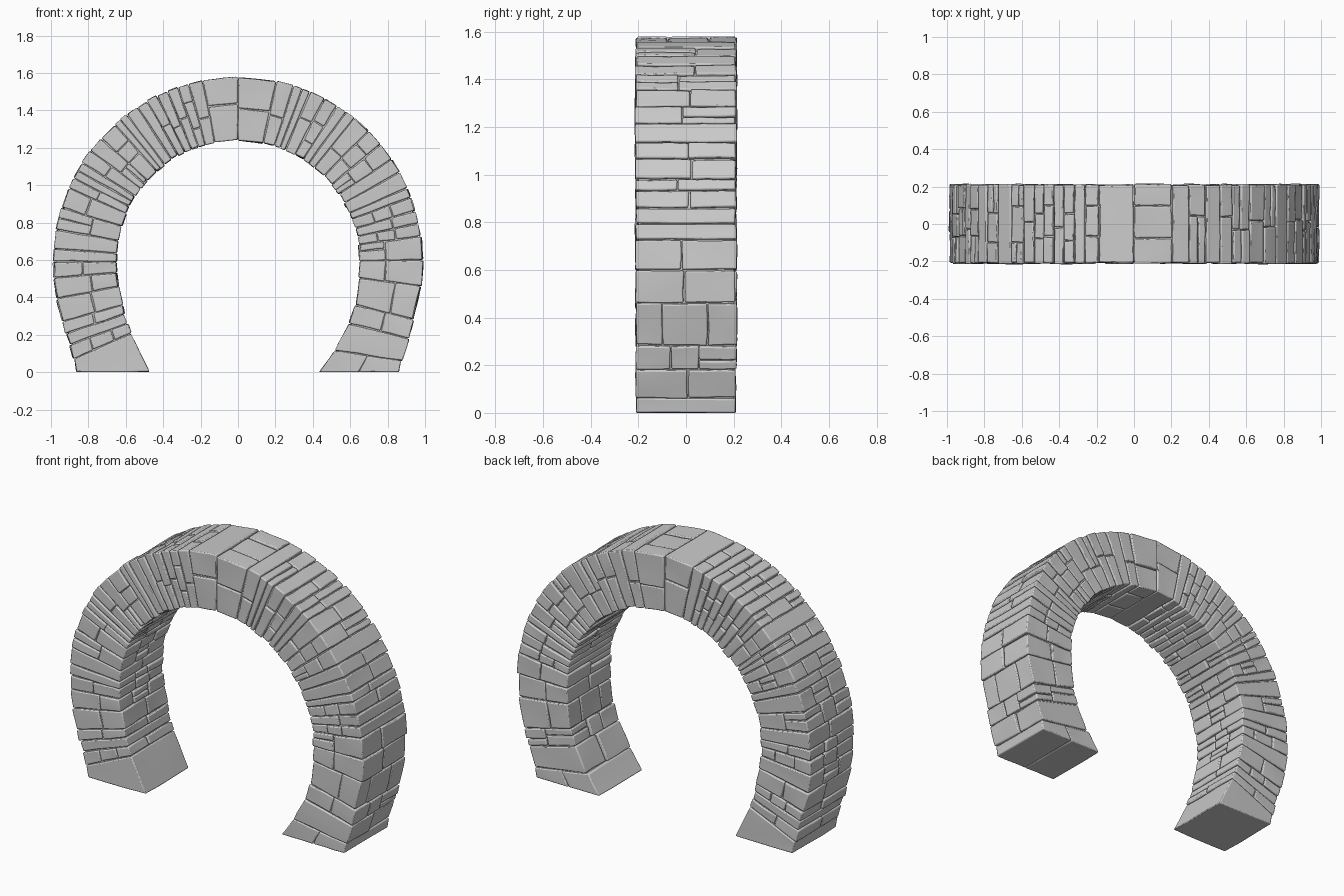
import bpy, bmesh, math, random
from mathutils import Vector, noise

if "Cube" in bpy.data.objects:
    bpy.data.objects.remove(bpy.data.objects["Cube"])

random.seed(11)
CZ, RI, RO, HY = 0.59, 0.65, 0.988, 0.212   # arch centre, radii, half depth
GAP = 0.0025


def radial(deg):
    """Joint between two courses: (inner point, outer point) in x, z."""
    a = math.radians(deg)
    return ((RI * math.cos(a), CZ + RI * math.sin(a)),
            (RO * math.cos(a), CZ + RO * math.sin(a)))


# Joints of each half, from the foot up to the crown
right = [((.435, -.002), (.865, -.002)), ((.52, .115), (.875, .06)),
         ((.595, .26), (.912, .18)), ((.625, .36), (.938, .28))]
right += [radial(a) for a in (-7.6, .5, 8, 12, 16, 20.5, 23.5, 29, 33.7, 39.5,
                              45, 51, 57.5, 62, 67, 72.5, 78, 90)]
left = [((-.465, -.002), (-.868, -.002)), ((-.57, .21), (-.88, .07)),
        ((-.59, .26), (-.90, .145)), ((-.605, .31), (-.922, .205)),
        ((-.615, .36), (-.938, .27))]
left += [radial(a) for a in (191.6, 185, 180, 176, 170, 163, 156.5, 153, 147.5,
                             143, 138, 132, 127, 123, 119.5, 116, 112.5, 109,
                             105.5, 101, 90)]


def at(j0, j1, u, v, y):
    """Point in a course: u along the arch, v inner to outer, y depth."""
    p = [Vector(j[0]).lerp(Vector(j[1]), v) for j in (j0, j1)]
    q = p[0] + (p[1] - p[0]) * u
    return Vector((q.x, y, q.y))


def add_stone(target, j0, j1, u, v, y, rough=True):
    """Wedge stone with slightly bumpy faces."""
    wide = (at(j0, j1, 0, .5, 0) - at(j0, j1, 1, .5, 0)).length
    thick = (at(j0, j1, .5, 0, 0) - at(j0, j1, .5, 1, 0)).length
    gu, gv = GAP / wide, GAP / thick
    push = random.uniform(-.004, .006) if rough else 0
    side = random.uniform(-.004, .005) if rough else 0
    us = (u[0] + gu, u[1] - gu)
    vs = [v[0] + gv, v[1] - gv]
    ys = [y[0] + GAP, y[1] - GAP]
    # only the exposed faces move in or out
    if v[0] == 0: vs[0] -= push / thick
    if v[1] == 1: vs[1] += push / thick
    if y[0] == -HY: ys[0] -= side
    if y[1] == HY: ys[1] += side
    bm = bmesh.new()
    c = [bm.verts.new(at(j0, j1, a, b, d)) for a in us for b in vs for d in ys]
    quads = ((0, 1, 3, 2), (4, 6, 7, 5), (0, 4, 5, 1), (2, 3, 7, 6),
             (0, 2, 6, 4), (1, 5, 7, 3))
    for q in quads:
        bm.faces.new([c[i] for i in q])
    if rough:
        bmesh.ops.subdivide_edges(bm, edges=bm.edges[:], cuts=2, use_grid_fill=True)
        seed = Vector([random.uniform(0, 50) for _ in range(3)])
        for w in bm.verts:
            w.co += noise.noise_vector(w.co * 9 + seed) * 0.005
            w.co.z = max(w.co.z, 0.0)
    bmesh.ops.recalc_face_normals(bm, faces=bm.faces[:])
    me = bpy.data.meshes.new("stone")
    bm.to_mesh(me)
    bm.free()
    target.from_mesh(me)
    bpy.data.meshes.remove(me)


def pieces(options):
    """Cut 0..1 into the chosen number of uneven pieces."""
    n = random.choice(options)
    cuts = [0] + [(i + random.uniform(-.2, .2)) / n for i in range(1, n)] + [1]
    return list(zip(cuts, cuts[1:]))


def finish(name, bm):
    me = bpy.data.meshes.new(name)
    bm.to_mesh(me)
    bm.free()
    ob = bpy.data.objects.new(name, me)
    bpy.context.collection.objects.link(ob)
    return ob


def build_half(name, joints, fixed):
    bm = bmesh.new()
    for i, (j0, j1) in enumerate(zip(joints, joints[1:])):
        wide = (at(j0, j1, 0, .5, 0) - at(j0, j1, 1, .5, 0)).length
        ny, nv = fixed.get(i, ((1, 2, 2, 3), (1, 2, 2, 3)))
        for ya, yb in pieces(ny):
            y = (-HY if ya == 0 else (2 * ya - 1) * HY,
                 HY if yb == 1 else (2 * yb - 1) * HY)
            for v in pieces(nv):
                # some of the wider stones are two thin ones
                split = wide > .07 and i not in fixed and random.random() < .35
                for u in (pieces((2,)) if split else [(0, 1)]):
                    add_stone(bm, j0, j1, u, v, y)
    ob = finish(name, bm)
    mod = ob.modifiers.new("worn_edges", 'BEVEL')
    mod.width = .006
    mod.segments = 2
    mod.limit_method = 'ANGLE'
    mod.angle_limit = math.radians(45)
    mod.use_clamp_overlap = False
    bpy.ops.object.select_all(action='DESELECT')
    ob.select_set(True)
    bpy.context.view_layer.objects.active = ob
    bpy.ops.object.shade_smooth_by_angle(angle=math.radians(40))


# Stone courses of each half, with the large stones set by hand (depth, radial)
build_half("right_arch_stones", right,
           {0: ((1,), (2,)), 1: ((2,), (1,)), 3: ((3,), (2,)), 4: ((2,), (2,)),
            14: ((2,), (2,)), len(right) - 2: ((3,), (2,))})
build_half("left_arch_stones", left,
           {0: ((1,), (1,)), 4: ((2,), (2,)), len(left) - 2: ((1,), (2,))})

# Mortar core closing the joints just below the stone faces
core = bmesh.new()
for joints in (right, left):
    inset = []
    for a, b in joints:
        a, b = Vector(a), Vector(b)
        d = (b - a).normalized() * .014
        inset.append((a + d, b - d))
    for p in inset[0]:
        p.y = .012
    for j0, j1 in zip(inset, inset[1:]):
        add_stone(core, j0, j1, (-.04, 1.04), (0, 1), (-HY + .01, HY - .01), rough=False)
finish("mortar_core", core)
